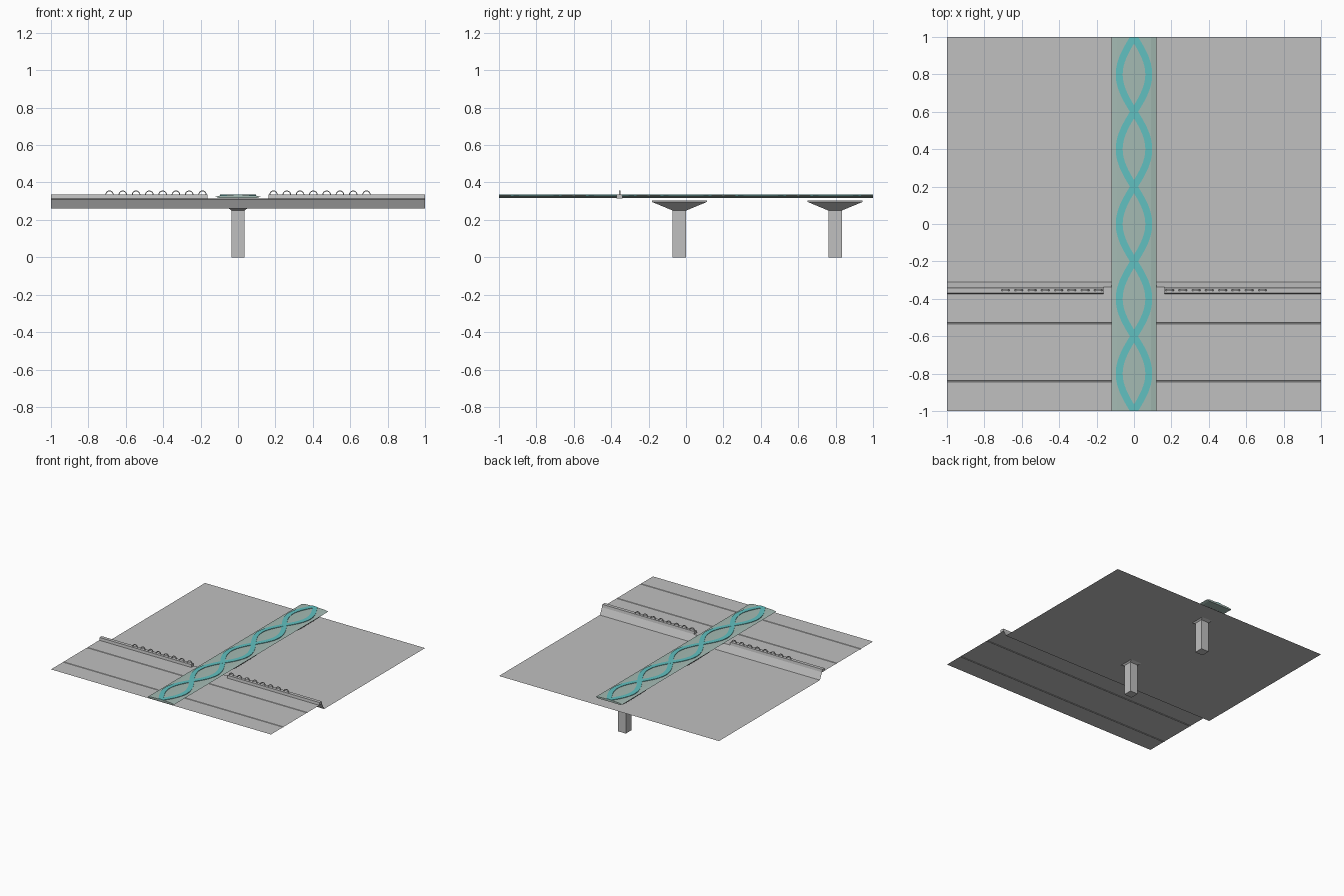
import bpy, math

if "Cube" in bpy.data.objects:
    bpy.data.objects.remove(bpy.data.objects["Cube"])


def material(name, rgb):
    m = bpy.data.materials.new(name)
    m.diffuse_color = (*rgb, 1)
    m.use_nodes = True
    m.node_tree.nodes["Principled BSDF"].inputs["Base Color"].default_value = m.diffuse_color
    return m


GREY = material("concrete grey", (0.53, 0.53, 0.53))
PALE = material("pale grey green", (0.37, 0.49, 0.45))
TEAL = material("teal", (0.12, 0.53, 0.53))


def mesh(name, verts, faces, mat):
    me = bpy.data.meshes.new(name)
    me.from_pydata(verts, [], faces)
    me.materials.append(mat)
    me.update()
    ob = bpy.data.objects.new(name, me)
    bpy.context.collection.objects.link(ob)
    return ob


def extrude_x(name, profile, x0, x1, mat, closed=True):
    """Sweep a (y, z) profile along x."""
    n = len(profile)
    v = [(x, y, z) for x in (x0, x1) for y, z in profile]
    f = [(i, (i + 1) % n, n + (i + 1) % n, n + i) for i in range(n if closed else n - 1)]
    if closed:
        f += [tuple(reversed(range(n))), tuple(range(n, 2 * n))]
    return mesh(name, v, f, mat)


def frustum(name, cy, levels, mat):
    """Stack of rectangles (half x, half y, z), capped on top."""
    v, f = [], []
    for hx, hy, z in levels:
        v += [(-hx, cy - hy, z), (hx, cy - hy, z), (hx, cy + hy, z), (-hx, cy + hy, z)]
    for k in range(len(levels) - 1):
        for i in range(4):
            j = (i + 1) % 4
            f.append((4 * k + i, 4 * k + j, 4 * k + 4 + j, 4 * k + 4 + i))
    f += [(3, 2, 1, 0), tuple(range(len(v) - 4, len(v)))]
    return mesh(name, v, f, mat)


# Ground sheet: raised front with two fine grooves, bank, then low rear
HI, LO = 0.314, 0.26
ground = [(-1, HI)]
for g in (-0.84, -0.53):
    ground += [(g - 0.004, HI), (g, HI - 0.004), (g + 0.004, HI)]
ground += [(-0.338, HI), (-0.31, LO), (1, LO)]
extrude_x("ground_sheet", ground, 1, -1, GREY, closed=False)

# Columns with flared heads
for i, cy in enumerate((-0.035, 0.797)):
    frustum(f"column_{i}", cy, [(0.036, 0.036, 0), (0.036, 0.036, 0.25)], GREY)
    frustum(f"column_head_{i}", cy,
            [(0.036, 0.036, 0.25), (0.09, 0.147, 0.296), (0.09, 0.147, 0.303)], GREY)

# Kerbs and the row of small hoops on each side
kerb = [(-0.373, HI), (-0.338, HI), (-0.342, 0.336), (-0.37, 0.336)]
for side, s in (("left", -1), ("right", 1)):
    x0, x1 = sorted((s * 0.163, s))
    extrude_x(f"kerb_{side}", kerb, x0, x1, GREY)
    for k in range(8):
        cx = s * (0.19 + 0.071 * k)
        v, f = [], []
        N = 10
        for a in range(N + 1):
            t = math.pi * a / N
            for r, y in ((0.023, -0.357), (0.023, -0.351), (0.018, -0.351), (0.018, -0.357)):
                v.append((cx + r * math.cos(t), y, 0.334 + r * math.sin(t)))
        for a in range(N):
            for i in range(4):
                j = (i + 1) % 4
                f.append((4 * a + i, 4 * a + j, 4 * a + 4 + j, 4 * a + 4 + i))
        mesh(f"hoop_{side}_{k}", v, f, GREY)

# Long raised walkway with a shallow crowned section
section = [(-0.1, 0.317), (0.1, 0.317), (0.12, 0.324), (0.09, 0.331), (0, 0.333),
           (-0.09, 0.331), (-0.12, 0.324)]
n = len(section)
verts = [(x, y, z) for y in (-1, 1) for x, z in section]
faces = [(i, n + i, n + (i + 1) % n, (i + 1) % n) for i in range(n)]
faces += [tuple(range(n)), tuple(reversed(range(n, 2 * n)))]
mesh("walkway", verts, faces, PALE)


# Two interlaced wave bands lying on the walkway
def crown(x):
    return 0.3335 - 0.02 * abs(x)


STEPS = 120
for name, s in (("wave_band_a", 1), ("wave_band_b", -1)):
    v, f = [], []
    for i in range(STEPS + 1):
        y = -1 + 2 * i / STEPS
        w = math.pi / 0.4
        c = s * 0.079 * math.cos(w * y)
        slope = -s * 0.079 * w * math.sin(w * y)
        h = 0.0185 * math.sqrt(1 + slope * slope)   # constant band width
        a, b = max(c - h, -0.099), min(c + h, 0.099)
        v += [(a, y, crown(a) - 0.003), (b, y, crown(b) - 0.003),
              (b, y, crown(b) + 0.003), (a, y, crown(a) + 0.003)]
    for i in range(STEPS):
        for k in range(4):
            j = (k + 1) % 4
            f.append((4 * i + k, 4 * i + 4 + k, 4 * i + 4 + j, 4 * i + j))
    f += [(0, 1, 2, 3), tuple(4 * STEPS + k for k in (3, 2, 1, 0))]
    mesh(name, v, f, TEAL)

# Consistent outward normals on every closed part
import bmesh
for ob in bpy.data.objects:
    bm = bmesh.new()
    bm.from_mesh(ob.data)
    if ob.name == "ground_sheet":
        bm.normal_update()
        if sum(fc.normal.z for fc in bm.faces) < 0:
            bmesh.ops.reverse_faces(bm, faces=bm.faces[:])
    else:
        bmesh.ops.recalc_face_normals(bm, faces=bm.faces[:])
    bm.to_mesh(ob.data)
    bm.free()
